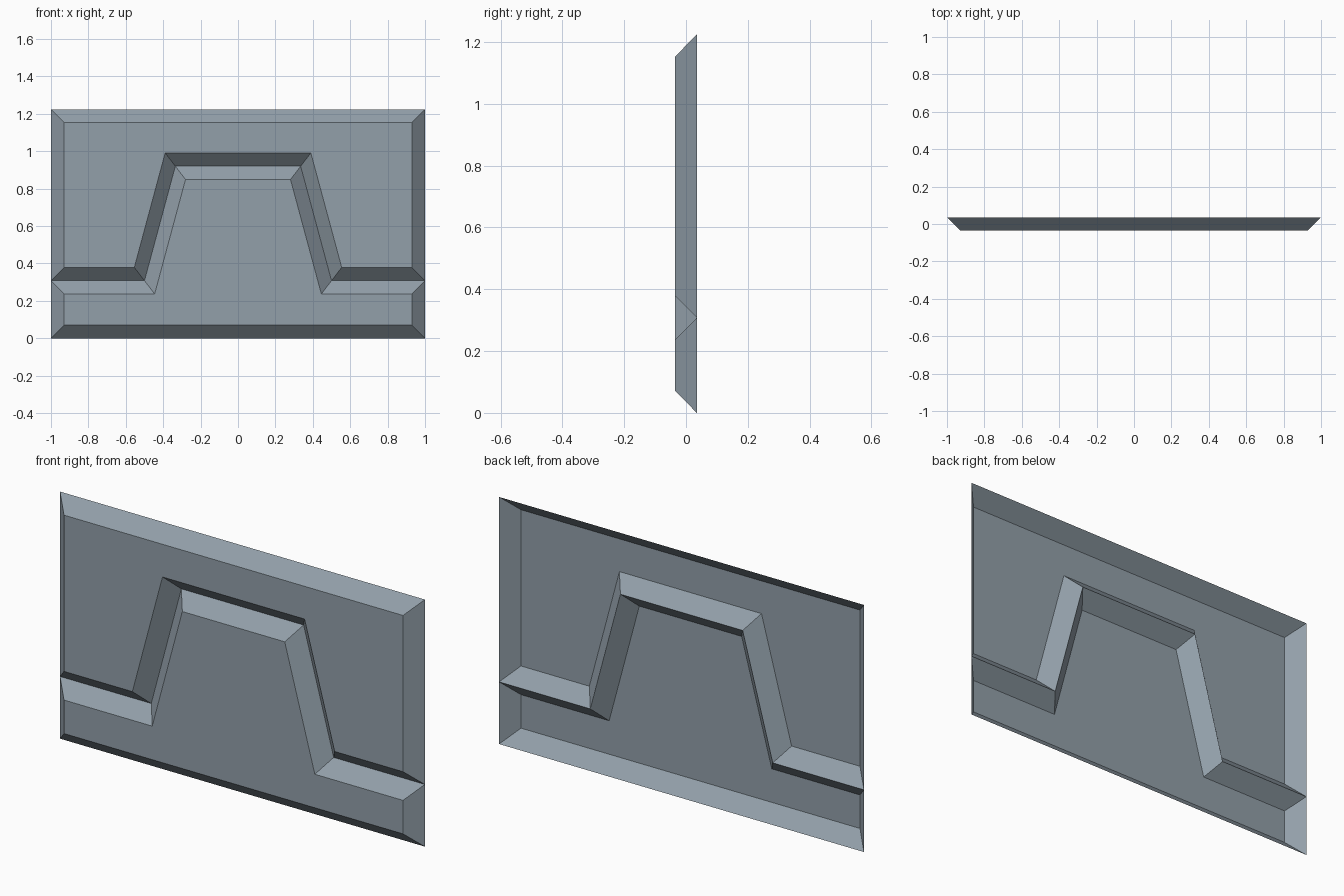
import bpy
from mathutils import Vector

if "Cube" in bpy.data.objects:
    bpy.data.objects.remove(bpy.data.objects["Cube"])

DEPTH = 0.07      # front to back
BEVEL = 0.071     # width of the sloping rim

steel = bpy.data.materials.new("blue_grey_steel")
steel.diffuse_color = (0.29, 0.35, 0.40, 1)
steel.use_nodes = True
steel.node_tree.nodes["Principled BSDF"].inputs["Base Color"].default_value = steel.diffuse_color


def inset(points, d):
    """Mitred inward offset of a counter-clockwise outline."""
    result = []
    for i, p in enumerate(points):
        a = (p - points[i - 1]).normalized()
        b = (points[(i + 1) % len(points)] - p).normalized()
        na, nb = Vector((-a.y, a.x)), Vector((-b.y, b.x))
        result.append(p + (na + nb) * d / (1 + na.dot(nb)))
    return result


def open_panel(name, outline):
    """Raised front face with a sloping rim, left open at the back."""
    back = [Vector(p) for p in outline]
    front = inset(back, BEVEL)
    n = len(back)
    verts = [(p.x, DEPTH / 2, p.y) for p in back]
    verts += [(p.x, -DEPTH / 2, p.y) for p in front]
    faces = [(i, (i + 1) % n, n + (i + 1) % n, n + i) for i in range(n)]
    faces.append(tuple(range(n, 2 * n)))
    mesh = bpy.data.meshes.new(name)
    mesh.from_pydata(verts, [], faces)
    mesh.materials.append(steel)
    obj = bpy.data.objects.new(name, mesh)
    bpy.context.collection.objects.link(obj)


# Shared seam between the two panels, right half mirrored to the left
half = [(1, 0.308), (0.5, 0.308), (0.335, 0.92)]
seam = half + [(-x, z) for x, z in reversed(half)]

# Lower panel with the raised middle, upper panel around it
open_panel("lower_panel", [(-1, 0), (1, 0)] + seam)
open_panel("upper_panel", [(1, 1.224), (-1, 1.224)] + seam[::-1])
